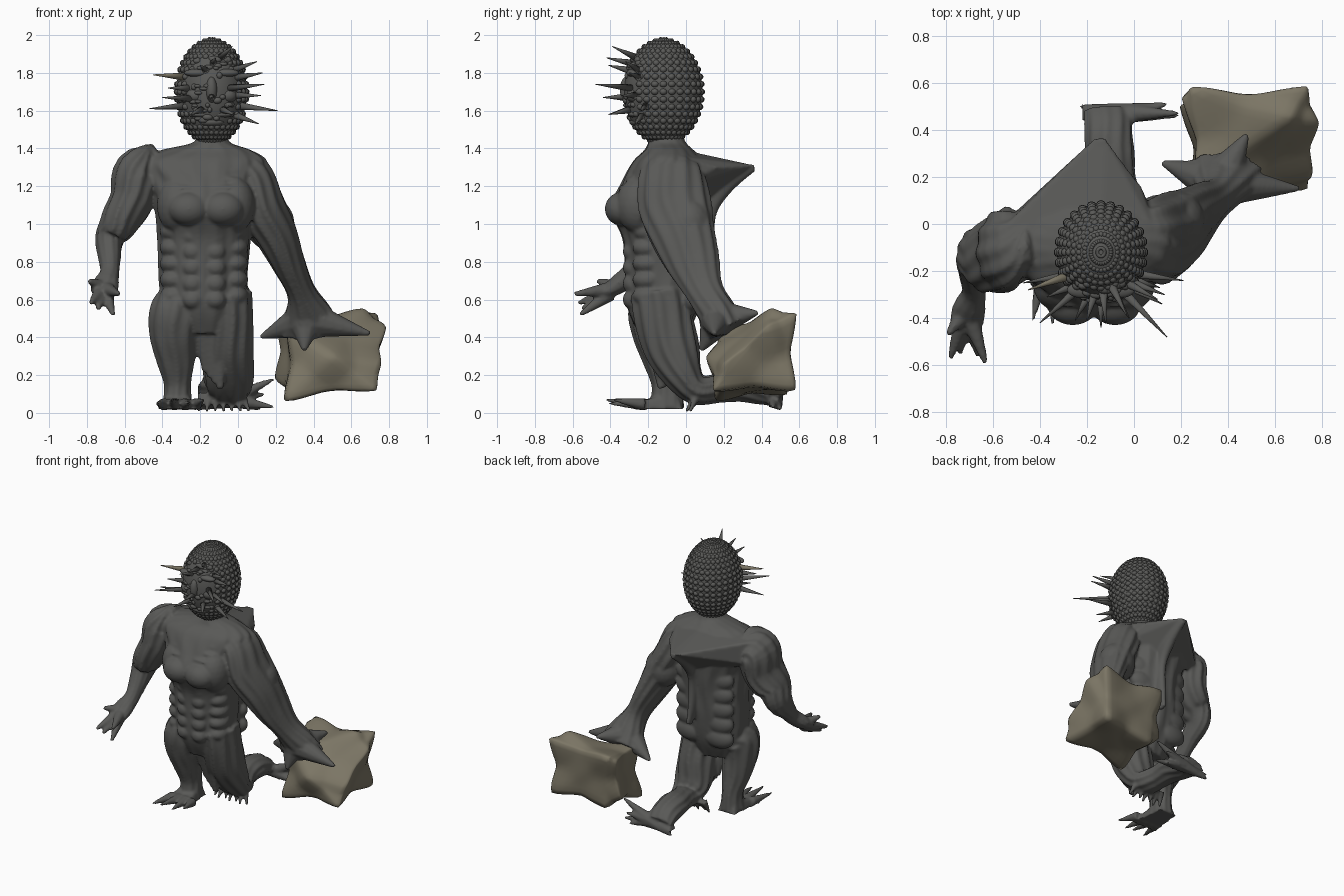
import bpy, bmesh, math, random
from mathutils import Vector, Matrix

random.seed(4)


def material(name, rgb):
    m = bpy.data.materials.new(name)
    m.diffuse_color = (*rgb, 1)
    return m


SKIN = material("dark_skin", (0.1, 0.1, 0.095))
STONE = material("stone", (0.2, 0.18, 0.13))


def finish(bm, name, mat):
    bmesh.ops.recalc_face_normals(bm, faces=bm.faces[:])
    me = bpy.data.meshes.new(name)
    bm.to_mesh(me)
    bm.free()
    for p in me.polygons:
        p.use_smooth = True
    ob = bpy.data.objects.new(name, me)
    bpy.context.collection.objects.link(ob)
    me.materials.append(mat)
    return ob


def catmull(a, b, c, d, t):
    return [0.5 * (2*q + (r-p)*t + (2*p-5*q+4*r-s)*t*t + (3*q-p-3*r+s)*t**3)
            for p, q, r, s in zip(a, b, c, d)]


def tube(bm, pts, ridges=0, depth=0.0, sides=48, level=False):
    """Smooth loft; each point is x, y, z, half width, half depth. level keeps the rings horizontal."""
    P = [pts[0]] + pts + [pts[-1]]
    path = [catmull(*P[i:i+4], k / 6) for i in range(len(pts)-1) for k in range(6)] + [pts[-1]]
    rings = []
    for i, p in enumerate(path):
        t = (Vector(path[min(i+1, len(path)-1)][:3]) - Vector(path[max(i-1, 0)][:3])).normalized()
        if level:
            t = Vector((0, 0, 1))
        u = Vector((1, 0, 0))
        u = (u - t * t.dot(u)).normalized()
        v = t.cross(u)
        ring = []
        for k in range(sides):
            a = 2 * math.pi * k / sides
            s = 1 + depth * math.sin(ridges * a + 0.8 * math.sin(i * 0.4))
            ring.append(bm.verts.new(Vector(p[:3]) + s*(u*p[3]*math.cos(a) + v*p[4]*math.sin(a))))
        rings.append(ring)
    for a, b in zip(rings, rings[1:]):
        for k in range(sides):
            bm.faces.new((a[k], a[(k+1) % sides], b[(k+1) % sides], b[k]))
    bm.faces.new(rings[0])
    bm.faces.new(rings[-1])


def blob(bm, c, r, sub=3):
    m = Matrix.Translation(c) @ Matrix.Diagonal((*r, 1))
    bmesh.ops.create_icosphere(bm, subdivisions=sub, radius=1, matrix=m)


def spike(bm, a, b, r, tip=0.002):
    a, b = Vector(a), Vector(b)
    m = Matrix.Translation((a+b)/2) @ (b-a).to_track_quat('Z', 'Y').to_matrix().to_4x4()
    bmesh.ops.create_cone(bm, cap_ends=True, segments=10, radius1=r, radius2=tip,
                          depth=(b-a).length, matrix=m)


def hull(bm, pts):
    bmesh.ops.convex_hull(bm, input=[bm.verts.new(p) for p in pts])


# ---- body: overlapping muscle volumes fused by a voxel remesh
bm = bmesh.new()
tube(bm, [(-.18, -.12, .42, .15, .13), (-.18, -.12, .56, .22, .19), (-.185, -.11, .75, .235, .21),
          (-.18, -.11, .92, .245, .225), (-.18, -.13, 1.08, .26, .265), (-.19, -.1, 1.22, .3, .24),
          (-.2, -.09, 1.33, .35, .19), (-.17, -.09, 1.39, .24, .13), (-.14, -.1, 1.43, .1, .1),
          (-.14, -.1, 1.48, .08, .08)], 14, .025, level=True)
# chest, abdomen and ribs
for s in (-1, 1):
    blob(bm, (-.17 + s*.09, -.34, 1.08), (.11, .09, .09))
    blob(bm, (-.17 + s*.15, -.25, 1.1), (.11, .12, .15))
    for j in range(5):
        blob(bm, (-.18 + s*.06, -.29, .6 + j*.085), (.055, .045, .05))
        blob(bm, (-.18 + s*.16, -.2, .62 + j*.085), (.075, .085, .055))
        blob(bm, (-.18 + s*.115, .03, .6 + j*.11), (.12, .06, .08))
    for j in range(4):
        blob(bm, (-.17 + s*.09, -.315 + j*.035, 1.19 + j*.045), (.1, .04, .02))
# upper back wedge running to a point, and spine ridge
hull(bm, [(-.56, -.02, 1.37), (.1, -.05, 1.36), (-.14, -.1, 1.41), (-.17, .36, 1.31), (-.12, .36, 1.31),
          (-.43, .1, 1.32), (-.33, .2, 1.3), (.03, .16, 1.3), (-.15, .2, 1.21), (-.56, 0, 1.2),
          (.1, 0, 1.2), (-.15, .1, 1.08)])
tube(bm, [(-.14, .36, 1.3, .02, .02), (-.14, .2, 1.2, .04, .05), (-.14, .12, 1.05, .03, .04),
          (-.14, .11, .85, .03, .05), (-.13, .15, .7, .015, .03)])
# free arm
tube(bm, [(-.43, -.09, 1.29, .1, .12), (-.53, -.1, 1.27, .125, .17), (-.56, -.12, 1.13, .115, .17),
          (-.63, -.14, 1.01, .1, .15), (-.68, -.14, .92, .075, .11), (-.68, -.22, .82, .06, .07),
          (-.68, -.29, .74, .05, .055), (-.7, -.36, .68, .07, .05), (-.71, -.42, .64, .07, .035)], 11, .05)
for tip in [(-.78, -.57, .58), (-.74, -.55, .55), (-.66, -.56, .52), (-.63, -.59, .63), (-.79, -.47, .7)]:
    base = Vector((-.71, -.36, .66)).lerp(Vector(tip), .2)
    spike(bm, base, tip, .042, .012)
# arm pressed on the stone
tube(bm, [(-.02, -.08, 1.28, .1, .12), (.06, -.08, 1.25, .12, .17), (.12, -.06, 1.1, .125, .19),
          (.2, -.02, .95, .11, .17), (.27, .04, .79, .085, .14), (.335, .1, .64, .075, .1),
          (.37, .17, .52, .13, .1), (.38, .22, .44, .17, .1)], 11, .05)
blob(bm, (.17, .02, 1.0), (.13, .12, .14))
for tip in [(.12, .26, .4), (.35, .08, .33), (.7, .15, .42), (.48, .38, .53)]:
    spike(bm, (.36, .17, .5), tip, .105, .012)
# planted leg
tube(bm, [(-.27, -.1, .6, .1, .13), (-.33, -.16, .54, .13, .14), (-.34, -.16, .42, .125, .12),
          (-.33, -.13, .28, .1, .095), (-.32, -.1, .15, .07, .08), (-.32, -.1, .03, .08, .09)], 9, .05)
hull(bm, [(-.32 + s*w, y, z) for s in (-1, 1) for w, y, z in
          [(.07, -.02, .02), (.05, -.05, .11), (.1, -.27, .02), (.08, -.25, .06)]])
for i in range(4):
    x = -.39 + i*.055
    spike(bm, (x, -.22, .045), (x*1.5 + .155, -.43 + .02*abs(i-1), .05 + .02*(i % 2)), .035, .007)
# loin folds between the legs
for i in range(4):
    spike(bm, (-.2 + i*.035, -.2, .62), (-.17 + i*.025, -.13, .22 - i*.03), .075, .02)
# kneeling leg
tube(bm, [(-.06, -.14, .64, .13, .15), (-.05, -.12, .5, .125, .15), (-.05, -.07, .33, .13, .14),
          (-.05, -.01, .19, .13, .1), (-.05, .06, .12, .11, .075), (-.08, .17, .13, .09, .075),
          (-.1, .29, .14, .1, .08), (-.11, .4, .12, .1, .075), (-.11, .48, .08, .1, .05)], 10, .06)
hull(bm, [(-.22, .44, .05), (-.22, .51, .05), (.03, .44, .03), (.03, .5, .03), (-.18, .43, .13),
          (0, .43, .12), (0, .5, .1), (-.18, .5, .02)])
for tip in [(.19, .47, .18), (.19, .46, .03), (.14, .51, .1), (.12, .5, .02), (-.23, .5, .02)]:
    spike(bm, (-.04, .47, .07), tip, .045, .009)
for i in range(7):
    spike(bm, (-.19 + i*.035, .06, .1), (-.21 + i*.045, .02 - .02*(i % 2), .005), .025, .008)
body = finish(bm, "body", SKIN)
mod = body.modifiers.new("fuse", 'REMESH')
mod.mode = 'VOXEL'
mod.voxel_size = 0.01
mod.use_smooth_shade = True
mod = body.modifiers.new("soften", 'SMOOTH')
mod.iterations = 3

# ---- studded egg-shaped head, studs in aligned rows
bm = bmesh.new()
C, R = Vector((-.14, -.12, 1.7)), Vector((.187, .208, .282))


def on_head(lat, lon, k=1.0):
    d = (math.cos(lat)*math.sin(lon), -math.cos(lat)*math.cos(lon), math.sin(lat))
    return C + Vector((R.x*d[0], R.y*d[1], R.z*d[2])) * k


blob(bm, C, R, 4)
for row in range(21):
    lat = math.radians(-85 + row * 8.5)
    w = .008 + .013 * math.cos(lat)
    for k in range(28):
        lon = 2 * math.pi * k / 28
        if math.cos(lat) * math.cos(lon) < .74:
            blob(bm, on_head(lat, lon, .965), (w, w, .018), 2)
finish(bm, "head", SKIN)

# ---- face lumps
bm = bmesh.new()
for s in (-1, 1):
    blob(bm, (-.14 + s*.075, -.28, 1.8), (.07, .035, .022))
    blob(bm, (-.14 + s*.085, -.27, 1.68), (.05, .045, .04))
    blob(bm, (-.14 + s*.05, -.27, 1.58), (.06, .035, .018))
blob(bm, (-.14, -.315, 1.71), (.03, .035, .07))
blob(bm, (-.14, -.26, 1.54), (.07, .04, .025))
for i in range(40):
    p = on_head(random.uniform(-.6, .8), random.uniform(-.65, .65), .98)
    blob(bm, p, (random.uniform(.012, .03), .018, random.uniform(.008, .02)), 2)
finish(bm, "face", SKIN)

# ---- head spikes: height of the root, then tip
bm = bmesh.new()
for z, t in [(1.62, (-.47, -.25, 1.61)), (1.62, (.21, -.24, 1.6)), (1.72, (.14, -.48, 1.74)),
             (1.78, (.13, -.3, 1.8)), (1.68, (.12, -.34, 1.68)), (1.57, (.11, -.27, 1.53)),
             (1.82, (.1, -.32, 1.86)), (1.66, (-.4, -.42, 1.67)), (1.86, (-.12, -.42, 1.88)),
             (1.89, (-.03, -.39, 1.94)), (1.82, (-.2, -.41, 1.84)), (1.67, (-.14, -.44, 1.67)),
             (1.72, (-.37, -.31, 1.72)), (1.6, (-.25, -.41, 1.58)), (1.6, (-.02, -.4, 1.58))]:
    lon = math.atan2((t[0]-C.x), -(t[1]-C.y)) * .85
    spike(bm, on_head(math.asin((z-C.z)/R.z), lon, .93), t, .021)
finish(bm, "head_spikes", SKIN)
bm = bmesh.new()
spike(bm, (-.28, -.22, 1.78), (-.45, -.28, 1.79), .022)
finish(bm, "pale_spike", STONE)

# ---- stone: hull of its corners, subdivided, with hollowed sides between them
S = Vector((.49, .35, .3))
KNOBS = [Vector(k) for k in [(.24, .15, .05), (.74, .14, .11), (.19, .5, .18), (.3, .54, .09),
         (.73, .59, .11), (.26, .18, .46), (.76, .2, .26), (.2, .54, .48), (.24, .59, .52),
         (.74, .59, .53), (.79, .43, .46), (.66, .45, .56), (.5, .1, .3)]]
bm = bmesh.new()
hull(bm, KNOBS)
bmesh.ops.subdivide_edges(bm, edges=bm.edges[:], cuts=9, use_grid_fill=True)
for v in bm.verts:
    near = min((v.co - k).length for k in KNOBS)
    v.co = S + (v.co - S) * (1 - .16 * min(1, near / .2) ** 1.3)
bmesh.ops.smooth_vert(bm, verts=bm.verts[:], factor=.5, use_axis_x=True, use_axis_y=True, use_axis_z=True)
finish(bm, "stone", STONE)
